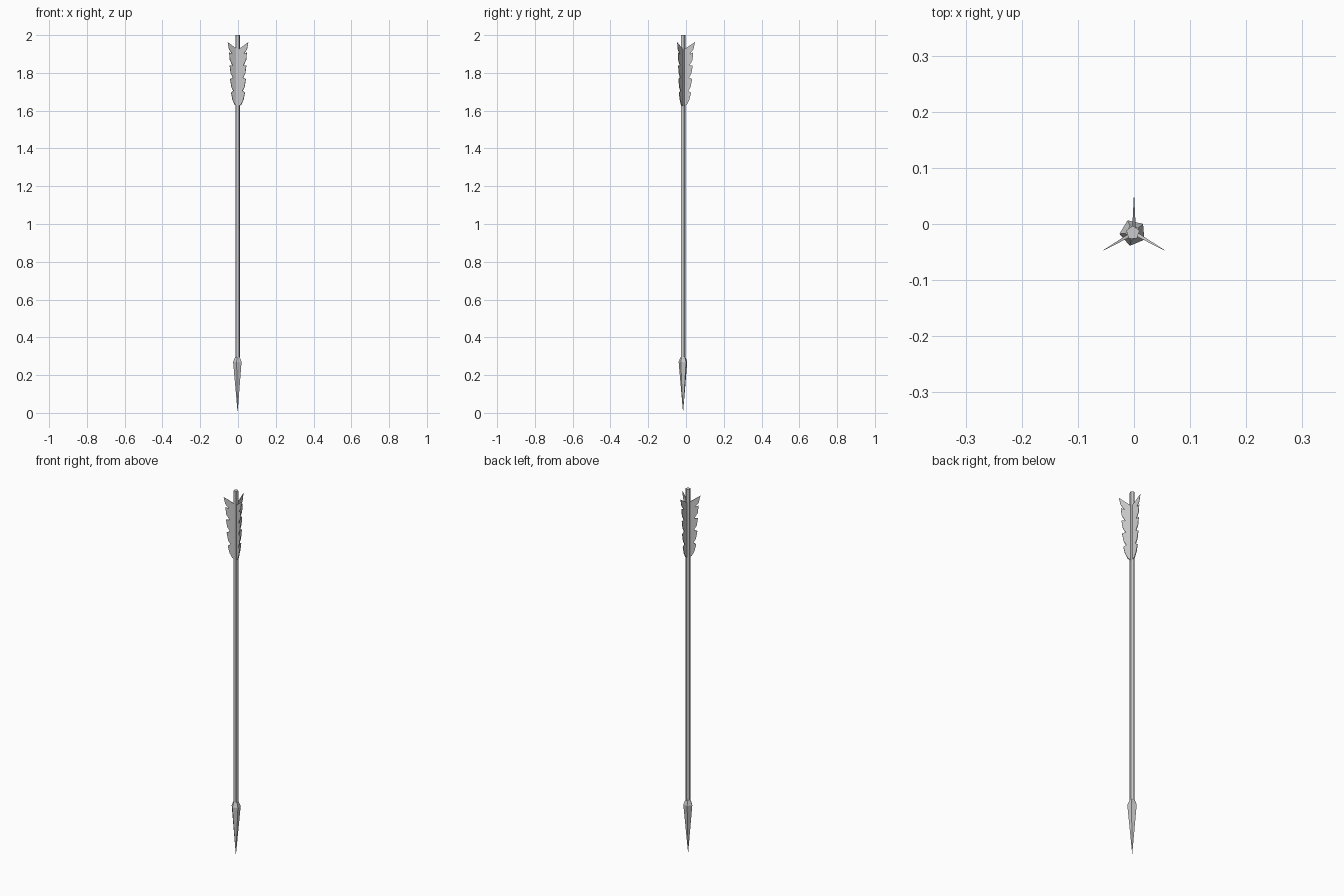
import bpy, bmesh, math
from mathutils import Vector

if "Cube" in bpy.data.objects:
    bpy.data.objects.remove(bpy.data.objects["Cube"])

CX, CY = -0.002, -0.0155   # shaft axis


def finish(name, bm):
    bmesh.ops.recalc_face_normals(bm, faces=bm.faces)
    me = bpy.data.meshes.new(name)
    bm.to_mesh(me)
    bm.free()
    ob = bpy.data.objects.new(name, me)
    bpy.context.collection.objects.link(ob)
    return ob


def lathe(name, rings, phase, sides=5):
    """Low-poly spindle from (radius, z) rings; zero radius makes a point."""
    bm = bmesh.new()
    loops = []
    for r, z in rings:
        n = 1 if r == 0 else sides
        loops.append([bm.verts.new((CX + r * math.cos(phase + i * math.tau / sides),
                                    CY + r * math.sin(phase + i * math.tau / sides), z))
                      for i in range(n)])
    for a, b in zip(loops, loops[1:]):
        for i in range(sides):
            j = (i + 1) % sides
            if len(a) == 1:
                bm.faces.new((a[0], b[j], b[i]))
            else:
                bm.faces.new((a[i], a[j], b[j], b[i]))
    for end in (loops[0], loops[-1]):
        if len(end) > 1:
            bm.faces.new(end)
    return finish(name, bm)


# Feather outline: (distance from axis, z), serrated outer edge
OUTLINE = [(0.006, 1.625), (0.020, 1.632), (0.034, 1.66), (0.042, 1.695),
           (0.028, 1.705), (0.040, 1.725), (0.048, 1.768),
           (0.031, 1.775), (0.045, 1.800), (0.051, 1.840),
           (0.033, 1.838), (0.050, 1.868), (0.054, 1.908),
           (0.036, 1.900), (0.055, 1.925), (0.063, 1.963), (0.006, 1.925)]


def feather(name, angle):
    """Closed blade that thins toward its outer edge."""
    out = Vector((math.cos(angle), math.sin(angle), 0))
    side = Vector((-out.y, out.x, 0))
    bm = bmesh.new()
    skins = []
    for s in (1, -1):
        skins.append([bm.verts.new(Vector((0, CY, z)) + out * r
                                   + side * s * (0.0036 - 0.05 * r))
                      for r, z in OUTLINE])
    front, back = skins
    bm.faces.new(front)
    bm.faces.new(back[::-1])
    n = len(OUTLINE)
    for i in range(n):
        j = (i + 1) % n
        bm.faces.new((front[i], back[i], back[j], front[j]))
    return finish(name, bm)


# Shaft and pointed head
lathe("shaft", [(0.0125, 0.27), (0.0125, 2.0)], math.radians(90))
lathe("arrow_head", [(0, 0), (0.024, 0.27), (0.013, 0.297)], math.radians(41))

# Three feathers around the tail
for k in range(3):
    feather(f"feather_{k + 1}", math.radians(90 + 120 * k))
